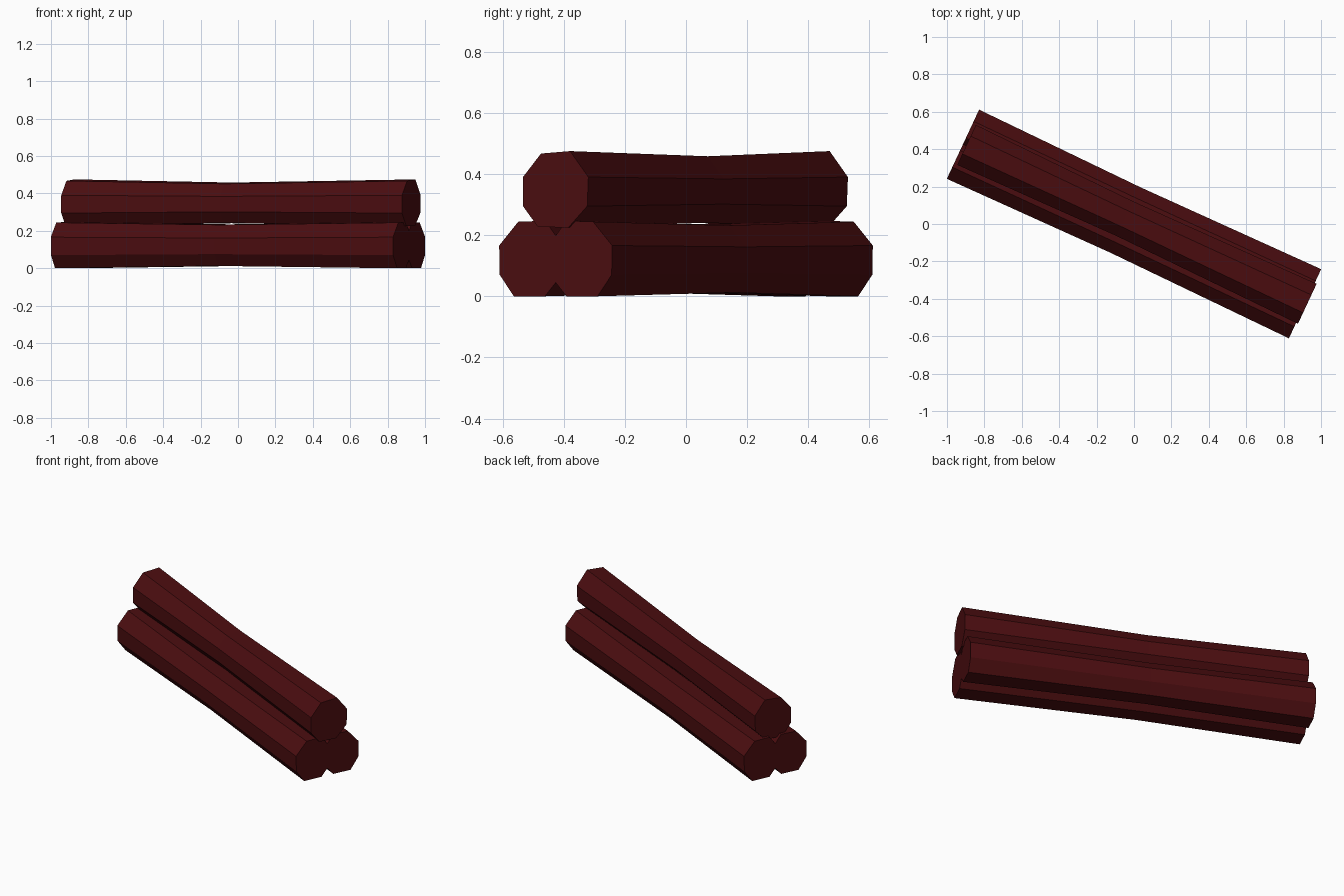
import bpy, bmesh, math
from mathutils import Vector

if "Cube" in bpy.data.objects:
    bpy.data.objects.remove(bpy.data.objects["Cube"])

ANGLE = math.radians(-25)
U = Vector((math.cos(ANGLE), math.sin(ANGLE), 0))      # along the logs
V = Vector((-math.sin(ANGLE), math.cos(ANGLE), 0))     # across the logs

wood = bpy.data.materials.new("dark_red_wood")
wood.diffuse_color = (0.07, 0.004, 0.005, 1)
wood.use_nodes = True
wood.node_tree.nodes["Principled BSDF"].inputs["Base Color"].default_value = wood.diffuse_color

# Slightly uneven eight-sided log section (across, height)
TOP = [(0.117, 0.045), (0.051, 0.130), (-0.054, 0.122), (-0.119, 0.045),
       (-0.119, -0.050), (-0.065, -0.118), (0.045, -0.120), (0.113, -0.050)]
BOTTOM = [(0.113, 0.043), (0.052, 0.124), (-0.046, 0.121), (-0.115, 0.043),
          (-0.113, -0.053), (-0.062, -0.123), (0.050, -0.123), (0.111, -0.053)]


def log(name, section, across, height, start, end, waist_at, waist, flip=1):
    """Eight-sided log with a narrower ring near the middle."""
    bm = bmesh.new()
    rings = []
    for u, s in ((start, 1), (waist_at, waist), (end, 1)):
        rings.append([bm.verts.new(U * u + V * (across + flip * s * a)
                                   + Vector((0, 0, height + s * b)))
                      for a, b in section])
    n = len(section)
    for r0, r1 in zip(rings, rings[1:]):
        for i in range(n):
            j = (i + 1) % n
            bm.faces.new((r0[i], r0[j], r1[j], r1[i]))
    bm.faces.new(rings[0])
    bm.faces.new(rings[-1])
    bmesh.ops.recalc_face_normals(bm, faces=bm.faces)
    mesh = bpy.data.meshes.new(name)
    bm.to_mesh(mesh)
    bm.free()
    mesh.materials.append(wood)
    bpy.context.collection.objects.link(bpy.data.objects.new(name, mesh))


# Two logs side by side on the ground, one resting on top
log("front_log", BOTTOM, -0.089, 0.123, -1.009, 1.009, -0.05, 0.90)
log("back_log", BOTTOM, 0.089, 0.123, -1.009, 1.009, -0.05, 0.90, flip=-1)
log("top_log", TOP, 0.006, 0.345, -0.99, 1.02, -0.06, 0.87)
